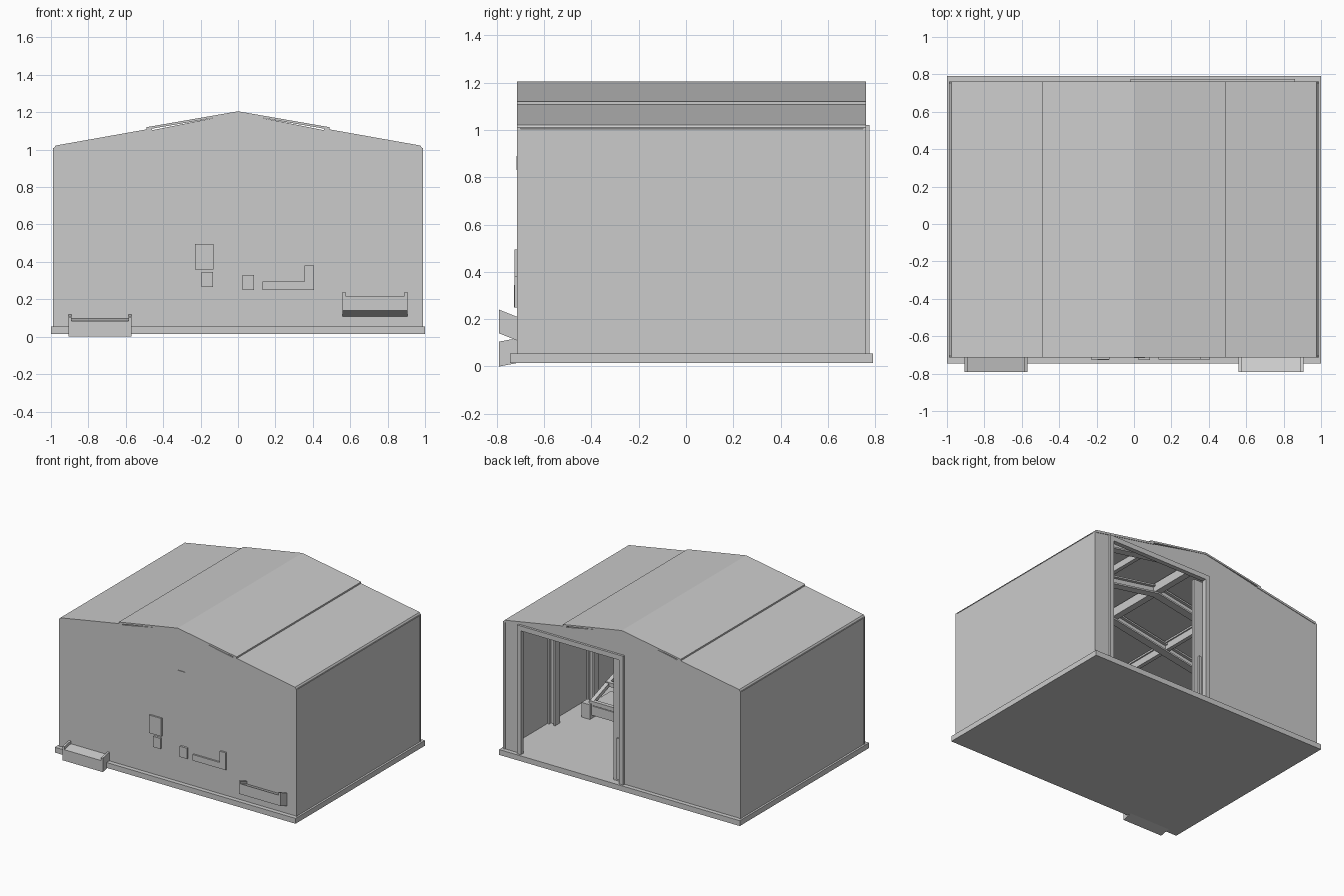
import bpy, bmesh

# ---------- helpers ----------
def prism(name, pts, axis, a, b):
    """Extrude a 2D profile along an axis (x: pts=yz, y: pts=xz, z: pts=xy)."""
    def co(p, t):
        return {'x': (t, p[0], p[1]), 'y': (p[0], t, p[1]), 'z': (p[0], p[1], t)}[axis]
    bm = bmesh.new()
    va = [bm.verts.new(co(p, a)) for p in pts]
    vb = [bm.verts.new(co(p, b)) for p in pts]
    bm.faces.new(va)
    bm.faces.new(vb[::-1])
    n = len(pts)
    for i in range(n):
        j = (i + 1) % n
        bm.faces.new((va[i], vb[i], vb[j], va[j]))
    bmesh.ops.recalc_face_normals(bm, faces=bm.faces)
    me = bpy.data.meshes.new(name)
    bm.to_mesh(me)
    bm.free()
    ob = bpy.data.objects.new(name, me)
    bpy.context.collection.objects.link(ob)
    return ob

def box(name, x0, x1, y0, y1, z0, z1):
    return prism(name, [(x0, y0), (x1, y0), (x1, y1), (x0, y1)], 'z', z0, z1)

def mirrored(pts, s):
    return [(s * x, z) for x, z in pts]

# ---------- foundation ----------
box("foundation_slab", -1, 1, -0.745, 0.79, 0.015, 0.055)

# ---------- walls ----------
F = 0.055
box("left_wall", -0.985, -0.97, -0.71, 0.76, F, 1.01)
box("right_wall", 0.97, 0.985, -0.71, 0.76, F, 1.01)
gable = [(0.975, 1.012), (0.48, 1.1), (0, 1.195), (-0.48, 1.1), (-0.975, 1.012)]
prism("front_wall", [(-0.98, F), (0.98, F)] + gable, 'y', -0.712, -0.697)
prism("back_wall", [(-0.98, F), (0.0, F), (0.0, 0.995), (0.84, 0.995), (0.84, F), (0.98, F)] + gable,
      'y', 0.745, 0.758)
for s in (-1, 1):
    for y in (-0.71, 0.752):
        box("corner_trim", min(s * 0.975, s * 0.988), max(s * 0.975, s * 0.988),
            y - 0.004, y + 0.01, F, 1.01)

# ---------- stepped roof ----------
upper = [(0, 1.205), (0.49, 1.12), (0.49, 1.107), (0, 1.192)]
lower = [(0.46, 1.1135), (0.975, 1.022), (0.987, 1.005), (0.97, 1.005), (0.46, 1.0995)]
for s, side in ((-1, "left"), (1, "right")):
    prism(side + "_upper_roof", mirrored(upper, s), 'y', -0.715, 0.762)
    prism(side + "_lower_roof", mirrored(lower, s), 'y', -0.715, 0.762)

# ---------- back doorway ----------
frame = [(-0.02, F), (0.012, F), (0.012, 0.985), (0.83, 0.985), (0.83, F),
         (0.86, F), (0.86, 1.022), (-0.02, 1.022)]
prism("door_frame", frame, 'y', 0.74, 0.775)
box("folded_door", 0.01, 0.085, 0.715, 0.74, F, 0.975)
box("door_handle", 0.03, 0.05, 0.74, 0.752, 0.07, 0.38)

# ---------- portal frames of I-beams ----------
def rafter_strip(name, s, y, d0, d1, w):
    top = lambda x, d: (s * x, 1.172 - 0.175 * x - d)
    prism(name, [top(0, d0), top(0.93, d0), top(0.93, d1), top(0, d1)], 'y', y - w, y + w)

for y in (0.69, 0.23, -0.23, -0.67):
    for s in (-1, 1):
        section = [(0.968, -0.03), (0.968, 0.03), (0.955, 0.03), (0.955, 0.008), (0.918, 0.008),
                   (0.918, 0.03), (0.905, 0.03), (0.905, -0.03), (0.918, -0.03), (0.918, -0.008),
                   (0.955, -0.008), (0.955, -0.03)]
        prism("column", [(s * x, y + dy) for x, dy in section], 'z', F, 1.0)
        rafter_strip("rafter_top_flange", s, y, 0, 0.012, 0.03)
        rafter_strip("rafter_web", s, y, 0.012, 0.055, 0.008)
        rafter_strip("rafter_bottom_flange", s, y, 0.055, 0.067, 0.03)
box("ridge_beam", -0.025, 0.025, -0.697, 0.745, 1.115, 1.18)
for s in (-1, 1):
    box("step_purlin", s * 0.48 - 0.015, s * 0.48 + 0.015, -0.697, 0.745, 1.045, 1.095)

# ---------- chutes through the front wall ----------
def chute(name, x0, x1, z_top, z_bottom, slope, y_end):
    def slab(part, xa, xb, drop_top, drop_bottom):
        d = (y_end + 0.79) * slope
        prism(name + part, [(-0.79, z_top - drop_top), (y_end, z_top - drop_top + d),
                            (y_end, drop_bottom + d), (-0.79, drop_bottom)], 'x', xa, xb)
    slab("_bed", x0 + 0.015, x1 - 0.015, 0.022, z_bottom)
    slab("_left_side", x0, x0 + 0.015, 0, z_bottom)
    slab("_right_side", x1 - 0.015, x1, 0, z_bottom)

chute("output_chute", -0.905, -0.57, 0.105, 0.0, 0.19, -0.45)
chute("input_chute", 0.56, 0.905, 0.24, 0.14, -0.4, -0.5)

# ---------- fittings on the front wall ----------
box("control_cabinet", -0.23, -0.13, -0.725, -0.71, 0.36, 0.495)
box("switch_box", -0.195, -0.135, -0.728, -0.71, 0.265, 0.345)
box("socket_box", 0.025, 0.085, -0.728, -0.71, 0.25, 0.33)
prism("cable_duct", [(0.13, 0.25), (0.405, 0.25), (0.405, 0.38), (0.355, 0.38),
                     (0.355, 0.295), (0.13, 0.295)], 'y', -0.725, -0.71)
box("small_bracket", 0.0, 0.06, -0.717, -0.71, 0.83, 0.89)

# ---------- low machine inside ----------
box("machine_foot", 0.77, 0.84, -0.03, 0.04, F, 0.165)
box("machine_bench", 0.3, 0.8, -0.25, 0.02, 0.08, 0.15)
for x in (0.32, 0.76):
    prism("machine_inclined_rail", [(0.02, 0.15), (0.02, 0.18), (-0.4, 0.33), (-0.4, 0.3)],
          'x', x, x + 0.03)
for y, z in ((-0.01, 0.155), (-0.2, 0.225), (-0.4, 0.3)):
    box("machine_cross_bar", 0.32, 0.79, y, y + 0.03, z, z + 0.03)
for x in (0.32, 0.76):
    box("machine_leg", x, x + 0.03, -0.4, -0.37, F, 0.31)
